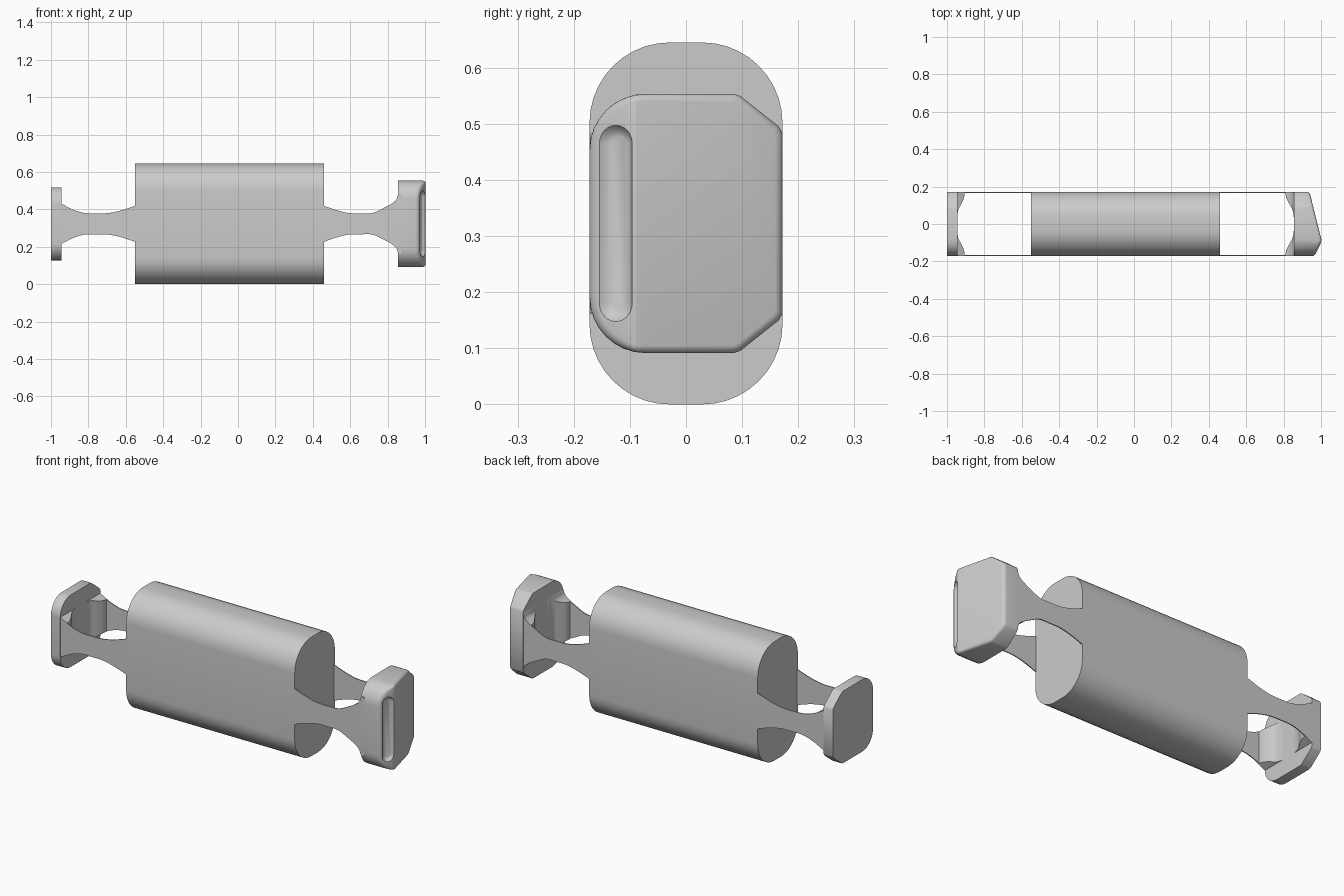
import bpy, bmesh, math
from mathutils import Vector

if "Cube" in bpy.data.objects:
    bpy.data.objects.remove(bpy.data.objects["Cube"])

MID = 0.3225   # height of the long axis
HW = 0.172     # half depth


def finish(bm, name):
    bmesh.ops.recalc_face_normals(bm, faces=bm.faces)
    me = bpy.data.meshes.new(name)
    bm.to_mesh(me)
    bm.free()
    ob = bpy.data.objects.new(name, me)
    bpy.context.collection.objects.link(ob)
    return ob


def smooth(ob, deg=35):
    bpy.ops.object.select_all(action='DESELECT')
    ob.select_set(True)
    bpy.context.view_layer.objects.active = ob
    bpy.ops.object.shade_smooth_by_angle(angle=math.radians(deg))


def prism(pts, axis, a, b):
    """Extrude a 2D outline along axis 0, 1 or 2 from a to b."""
    bm = bmesh.new()

    def at(p, t):
        co = list(p)
        co.insert(axis, t)
        return bm.verts.new(co)
    r0, r1 = [at(p, a) for p in pts], [at(p, b) for p in pts]
    bm.faces.new(r0)
    bm.faces.new(r1)
    n = len(pts)
    for i in range(n):
        j = (i + 1) % n
        bm.faces.new((r0[i], r0[j], r1[j], r1[i]))
    return bm


def subtract(ob, cutter):
    m = ob.modifiers.new("cut", 'BOOLEAN')
    m.operation, m.solver, m.object = 'DIFFERENCE', 'EXACT', cutter
    bpy.context.view_layer.objects.active = ob
    bpy.ops.object.modifier_apply(modifier=m.name)
    bpy.data.objects.remove(cutter)


def arc(cx, cy, r, a0, a1, n=8):
    return [(cx + r * math.cos(math.radians(a0 + (a1 - a0) * i / n)),
             cy + r * math.sin(math.radians(a0 + (a1 - a0) * i / n))) for i in range(n + 1)]


def spline(pts, n=5):
    """Catmull-Rom curve through 2D points."""
    p = [Vector(q) for q in [pts[0]] + pts + [pts[-1]]]
    out = []
    for i in range(1, len(p) - 2):
        a, b, c, d = p[i - 1:i + 3]
        for k in range(n):
            t = k / n
            v = 0.5 * (2 * b + (c - a) * t + (2 * a - 5 * b + 4 * c - d) * t * t
                       + (3 * b - a - 3 * c + d) * t ** 3)
            out.append(tuple(v))
    return out + [tuple(pts[-1])]


# Main body: solid bar with a rounded cross-section
R = 0.143
section = []
for sy, sz, a in ((1, 1, 0), (-1, 1, 90), (-1, -1, 180), (1, -1, 270)):
    section += arc(sy * (HW - R), MID + sz * (MID - R), R, a, a + 90, 10)
smooth(finish(prism(section, 0, -0.55, 0.46), "body"), 30)


# Straps: waisted U-shaped bands joining the body to each end cap
def strap(name, half, opening):
    top = spline(half)
    outline = [(x, MID + h) for x, h in top] + [(x, MID - h) for x, h in reversed(top)]
    ob = finish(prism(outline, 1, -HW + 0.0005, HW - 0.0005), name)
    side = spline(opening)
    x0 = half[0][0] - math.copysign(0.1, half[0][0])
    hole = [(x0, 0.166)] + side + [(x, -y) for x, y in reversed(side[:-1])] + [(x0, -0.166)]
    subtract(ob, finish(prism(hole, 2, -0.1, 0.8), "strap_cutter"))
    smooth(ob)


strap("right_strap",
      [(0.458, 0.097), (0.52, 0.075), (0.59, 0.058), (0.66, 0.056), (0.72, 0.058),
       (0.78, 0.085), (0.82, 0.107), (0.845, 0.128), (0.857, 0.157), (0.875, 0.16)],
      [(0.81, 0.166), (0.814, 0.14), (0.83, 0.108), (0.849, 0.07), (0.858, 0)])
strap("left_strap",
      [(-0.548, 0.097), (-0.62, 0.073), (-0.69, 0.058), (-0.76, 0.056), (-0.82, 0.058),
       (-0.88, 0.075), (-0.93, 0.1), (-0.96, 0.115)],
      [(-0.905, 0.166), (-0.909, 0.14), (-0.922, 0.11), (-0.941, 0.07), (-0.948, 0)])


# End caps: front corners rounded, back corners chamfered
def cap_outline(h, r):
    front = arc(-HW + r, h - r, r, 180, 90, 8)
    back = [(0.085, h), (0.097, h - 0.004), (0.165, h - 0.058), (HW, h - 0.07)]
    up = front + back
    return [(y, MID + z) for y, z in up] + [(y, MID - z) for y, z in reversed(up)]


# Right cap: outer side cut by two slanted planes, then edges rounded
bm = prism(cap_outline(0.231, 0.1), 0, 0.855, 1.1)
ridge = Vector((1.004, -0.092, MID))
facet = Vector((0.035, -0.07, 0))            # direction is turned into the facet normal below
facet_n = Vector((0.07, -0.035, 0)).normalized()
slope_n = Vector((0.25, 0.062, 0)).normalized()
for n in (slope_n, facet_n):
    geom = bm.verts[:] + bm.edges[:] + bm.faces[:]
    res = bmesh.ops.bisect_plane(bm, geom=geom, plane_co=ridge, plane_no=n,
                                 dist=1e-5, clear_outer=True)
    cut = [e for e in res['geom_cut'] if isinstance(e, bmesh.types.BMEdge)]
    bmesh.ops.holes_fill(bm, edges=cut, sides=0)
bmesh.ops.recalc_face_normals(bm, faces=bm.faces)
rim = [e for e in bm.edges if len(e.link_faces) == 2
       and min(v.co.x for v in e.verts) > 0.9 and e.calc_face_angle(0) > 0.6]
bmesh.ops.bevel(bm, geom=rim, offset=0.014, segments=4, profile=0.5, affect='EDGES')
right_cap = finish(bm, "right_cap")

# Slot: tapered elongated recess in the narrow facet
centre = ridge + Vector((-0.0165, -0.033, 0))
along = Vector((0.035, 0.07, 0)).normalized()
bm = bmesh.new()
rings = []
for depth, w in ((-0.016, 0.014), (-0.012, 0.024), (0, 0.033), (0.02, 0.048)):
    flat = 0.142
    st = arc(0, flat, w, 0, 180, 12) + arc(0, -flat, w, 180, 360, 12)
    rings.append([bm.verts.new(centre + along * u + Vector((0, 0, v)) + facet_n * depth)
                  for u, v in st])
for r0, r1 in zip(rings, rings[1:]):
    for i in range(len(r0)):
        j = (i + 1) % len(r0)
        bm.faces.new((r0[i], r0[j], r1[j], r1[i]))
bm.faces.new(rings[0])
bm.faces.new(rings[-1])
subtract(right_cap, finish(bm, "slot_cutter"))
smooth(right_cap)

# Left cap: flat plate of the same shape
smooth(finish(prism(cap_outline(0.195, 0.09), 0, -1.0, -0.945), "left_cap"))
